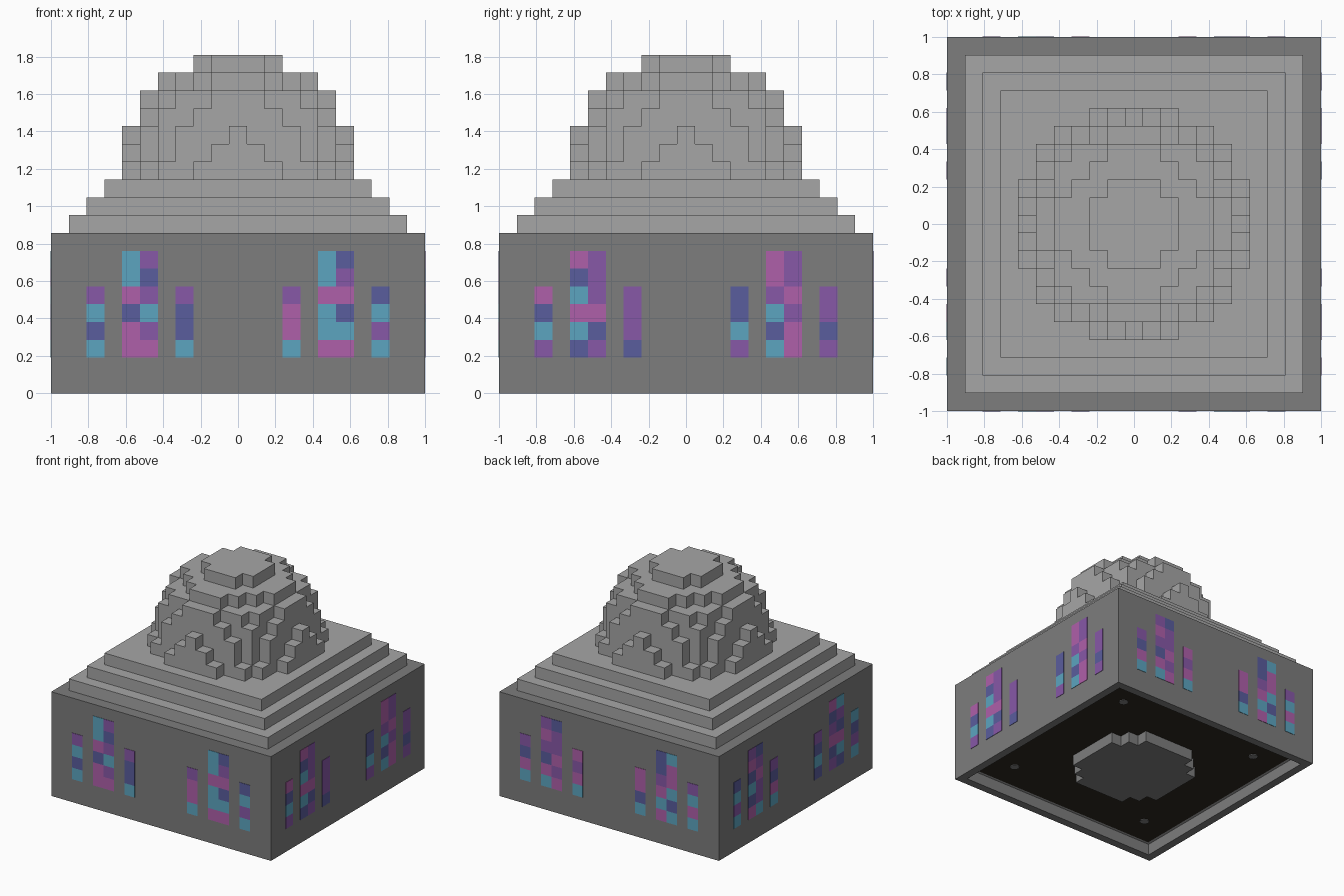
import bpy
import bmesh
from mathutils import Matrix, Vector

cube = bpy.data.objects.get("Cube")
if cube:
    bpy.data.objects.remove(cube, do_unlink=True)

U = 2 / 21  # one block


def material(name, rgb):
    lin = [((c / 255 + 0.055) / 1.055) ** 2.4 for c in rgb] + [1]
    m = bpy.data.materials.new(name)
    m.use_nodes = True
    m.diffuse_color = lin
    bsdf = next(n for n in m.node_tree.nodes if n.type == 'BSDF_PRINCIPLED')
    bsdf.inputs["Base Color"].default_value = lin
    bsdf.inputs["Roughness"].default_value = 0.9
    return m


dark_stone = material("dark stone", (125, 125, 125))
light_stone = material("light stone", (166, 166, 166))
floor_black = material("floor black", (46, 40, 32))
glass = {
    "c": material("cyan glass", (92, 165, 192)),
    "m": material("magenta glass", (175, 96, 170)),
    "p": material("purple glass", (135, 88, 167)),
    "b": material("blue glass", (90, 93, 157)),
}


def finish(name, bm, mats):
    bmesh.ops.recalc_face_normals(bm, faces=bm.faces)
    mesh = bpy.data.meshes.new(name)
    bm.to_mesh(mesh)
    bm.free()
    for m in mats:
        mesh.materials.append(m)
    obj = bpy.data.objects.new(name, mesh)
    bpy.context.collection.objects.link(obj)
    return obj


def add_box(bm, centre, size, index=0):
    mat = Matrix.Translation(centre) @ Matrix.Diagonal((*size, 1))
    made = bmesh.ops.create_cube(bm, size=1, matrix=mat)
    for f in {f for v in made["verts"] for f in v.link_faces}:
        f.material_index = index


def slab(name, width, low, high, mat):
    bm = bmesh.new()
    add_box(bm, (0, 0, (low + high) / 2 * U), (width * U, width * U, (high - low) * U))
    return finish(name, bm, [mat])


def blocks(name, cells, mat):
    """Outer skin of a set of unit blocks, with flat areas merged."""
    bm = bmesh.new()
    for cell in cells:
        for axis in range(3):
            for sign in (-1, 1):
                step = [0, 0, 0]
                step[axis] = sign
                if tuple(a + b for a, b in zip(cell, step)) in cells:
                    continue
                n = Vector(step) * 0.5
                a, b = Vector((0, 0, 0)), Vector((0, 0, 0))
                a[(axis + 1) % 3] = b[(axis + 2) % 3] = 0.5
                mid = Vector(cell) + Vector((0, 0, 0.5)) + n
                corners = (mid - a - b, mid + a - b, mid + a + b, mid - a + b)
                bm.faces.new([bm.verts.new(c * U) for c in corners])
    bmesh.ops.remove_doubles(bm, verts=bm.verts, dist=0.001)
    bmesh.ops.recalc_face_normals(bm, faces=bm.faces)
    bmesh.ops.dissolve_limit(bm, angle_limit=0.01, verts=bm.verts, edges=bm.edges)
    return finish(name, bm, [mat])


def disc(radius_sq, z):
    return {(x, y, z) for x in range(-6, 7) for y in range(-6, 7)
            if x * x + y * y <= radius_sq}


# Main walls, hollowed one block deep underneath
bm = bmesh.new()
add_box(bm, (0, 0, 4.5 * U), (2, 2, 9 * U))
bm.normal_update()
under = [f for f in bm.faces if f.normal.z < -0.5]
bmesh.ops.inset_region(bm, faces=under, thickness=U)
raised = bmesh.ops.extrude_face_region(bm, geom=under)
bmesh.ops.translate(bm, vec=(0, 0, U),
                    verts=[g for g in raised["geom"] if isinstance(g, bmesh.types.BMVert)])
bmesh.ops.delete(bm, geom=under, context='FACES')
for f in bm.faces:
    f.material_index = int(f.normal.z < -0.5 and 0.5 * U < f.calc_center_median().z < 2 * U)
finish("walls", bm, [dark_stone, light_stone])

# Black floor plate seen from underneath
bm = bmesh.new()
add_box(bm, (0, 0, U - 0.002), (19 * U, 19 * U, 0.004))
finish("floor_plate", bm, [floor_black])

# Round foot and four small studs below the floor
blocks("round_foot", disc(20.25, 0), dark_stone)
bm = bmesh.new()
for sx in (-1, 1):
    for sy in (-1, 1):
        bmesh.ops.create_cone(bm, cap_ends=True, segments=8, radius1=0.4 * U, radius2=0.4 * U,
                              depth=0.008, matrix=Matrix.Translation((sx * 7 * U, sy * 7 * U, U - 0.006)))
finish("floor_studs", bm, [dark_stone])

# Stepped roof
for i, width in enumerate((19, 17, 15)):
    slab(f"roof_step_{i + 1}", width, 9 + i, 10 + i, light_stone)

# Blocky dome, one disc per layer
dome = set()
for i, radius_sq in enumerate((42, 38, 36.5, 33, 27, 17.5, 6)):
    dome |= disc(radius_sq, 12 + i)
blocks("dome", dome, light_stone)

# Stained glass: one string per column, listed top to bottom
COLUMNS = (-8, -6, -5, -3, 3, 5, 6, 8)
SIDES = {
    "front": ((1, 0), (0, -1), "pcbc ccmbmm pbpcpm pbbc pmmc ccmccm bpmbcm bcpc"),
    "right": ((0, 1), (1, 0), "mbcp mbcmcb pppmbp pppb bbcp mmpcbc ppmpmm ppbp"),
    "back": ((-1, 0), (0, 1), "pbmc pmpbmc bppmpm mpmc mmbc bbpmcm cmmcbc pcmc"),
    "left": ((0, -1), (-1, 0), "bcpc pmbcbm bpmppc pbmc pbcb mbpmbp cpbmcb cbpc"),
}
keys = list(glass)
for side, (right, normal, pattern) in SIDES.items():
    r, n = Vector((*right, 0)), Vector((*normal, 0))
    size = [U * abs(c) for c in r]
    size = [s or 0.006 for s in size[:2]] + [U]
    bm = bmesh.new()
    for col, colours in zip(COLUMNS, pattern.split()):
        for i, key in enumerate(reversed(colours)):
            centre = r * col * U + n + Vector((0, 0, (2.5 + i) * U))
            add_box(bm, centre, size, keys.index(key))
    finish(f"{side}_windows", bm, glass.values())
